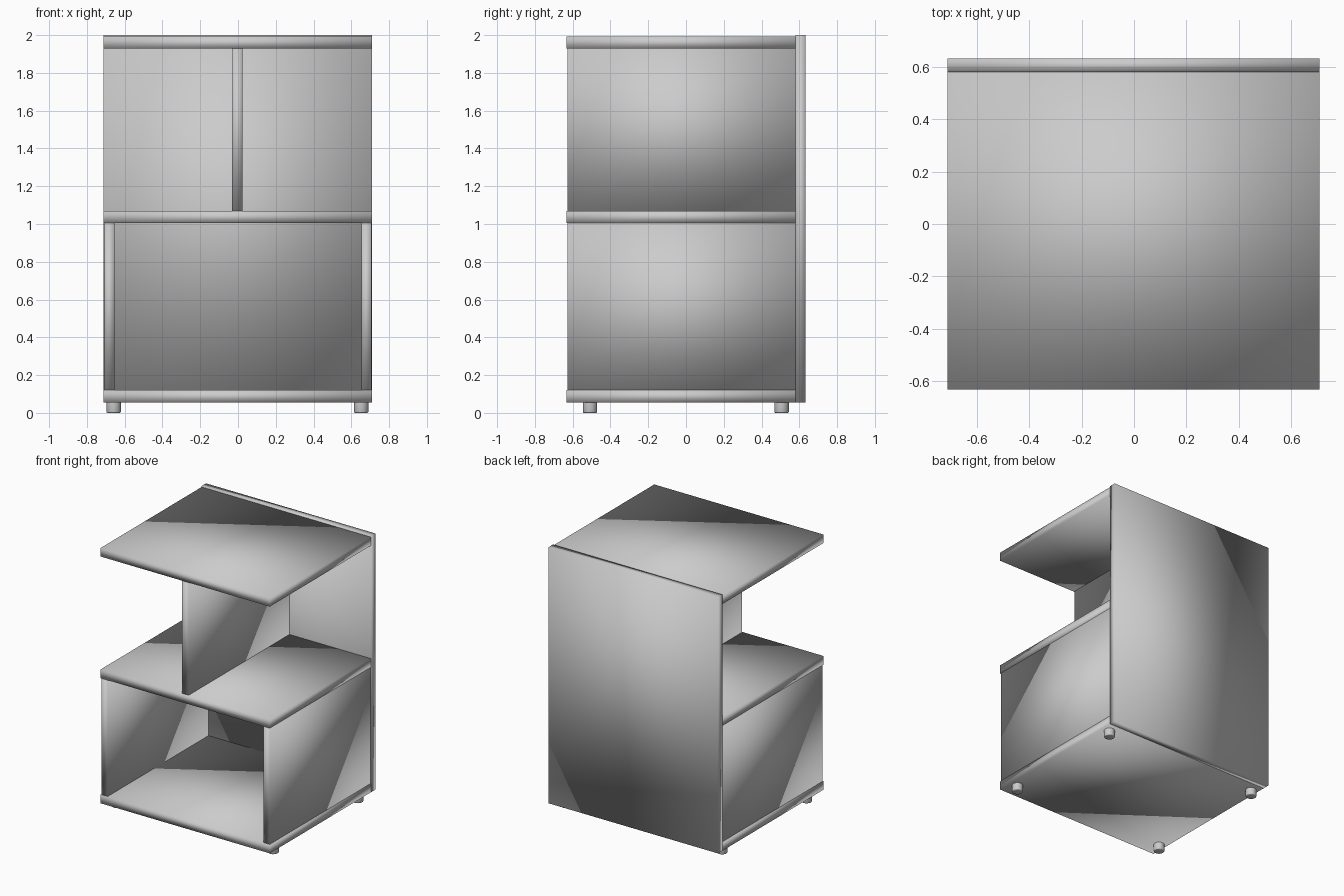
import bpy
import bmesh
from mathutils import Matrix, Vector

if "Cube" in bpy.data.objects:
    bpy.data.objects.remove(bpy.data.objects["Cube"])

grey = bpy.data.materials.new("plain grey")
grey.diffuse_color = (0.6, 0.6, 0.6, 1.0)
grey.use_nodes = True
grey.node_tree.nodes["Principled BSDF"].inputs["Base Color"].default_value = grey.diffuse_color


def finish(name, bm):
    """Turn a bmesh into a smooth-shaded grey object."""
    bmesh.ops.recalc_face_normals(bm, faces=bm.faces)
    mesh = bpy.data.meshes.new(name)
    bm.to_mesh(mesh)
    bm.free()
    mesh.materials.append(grey)
    mesh.shade_smooth()
    obj = bpy.data.objects.new(name, mesh)
    bpy.context.collection.objects.link(obj)
    return obj


def board(name, x, y, z):
    """Flat board spanning the given (min, max) ranges."""
    bm = bmesh.new()
    centre = Vector([(a + b) / 2 for a, b in (x, y, z)])
    size = [b - a for a, b in (x, y, z)]
    bmesh.ops.create_cube(
        bm, size=1, matrix=Matrix.Translation(centre) @ Matrix.Diagonal((*size, 1)))
    return finish(name, bm)


def foot(name, x, y, radius=0.038, height=0.057):
    """Short round foot with a softened lower rim."""
    bm = bmesh.new()
    bmesh.ops.create_cone(
        bm, cap_ends=True, segments=24, radius1=radius, radius2=radius,
        depth=height, matrix=Matrix.Translation((x, y, height / 2)))
    rim = [e for e in bm.edges if all(v.co.z < 0.001 for v in e.verts)]
    bmesh.ops.bevel(bm, geom=rim, offset=0.006, segments=2, profile=0.5, affect='EDGES')
    obj = finish(name, bm)
    obj.data.set_sharp_from_angle(angle=0.9)
    return obj


WIDTH = (-0.712, 0.71)
DEPTH = (-0.633, 0.581)

# Back panel
board("back_panel", WIDTH, (0.581, 0.633), (0.055, 2.0))

# Horizontal boards
for name, z in (("bottom_board", (0.055, 0.12)),
                ("middle_shelf", (1.005, 1.07)),
                ("top_board", (1.928, 1.992))):
    board(name, WIDTH, DEPTH, z)

# Upright boards
board("left_side", (-0.708, -0.655), (-0.628, 0.581), (0.12, 1.005))
board("right_side", (0.653, 0.706), (-0.628, 0.581), (0.12, 1.005))
board("upper_divider", (-0.031, 0.025), (-0.628, 0.581), (1.07, 1.928))

# Four feet
for side, x in (("left", -0.658), ("right", 0.652)):
    for end, y in (("front", -0.508), ("back", 0.506)):
        foot(f"{end}_{side}_foot", x, y)
